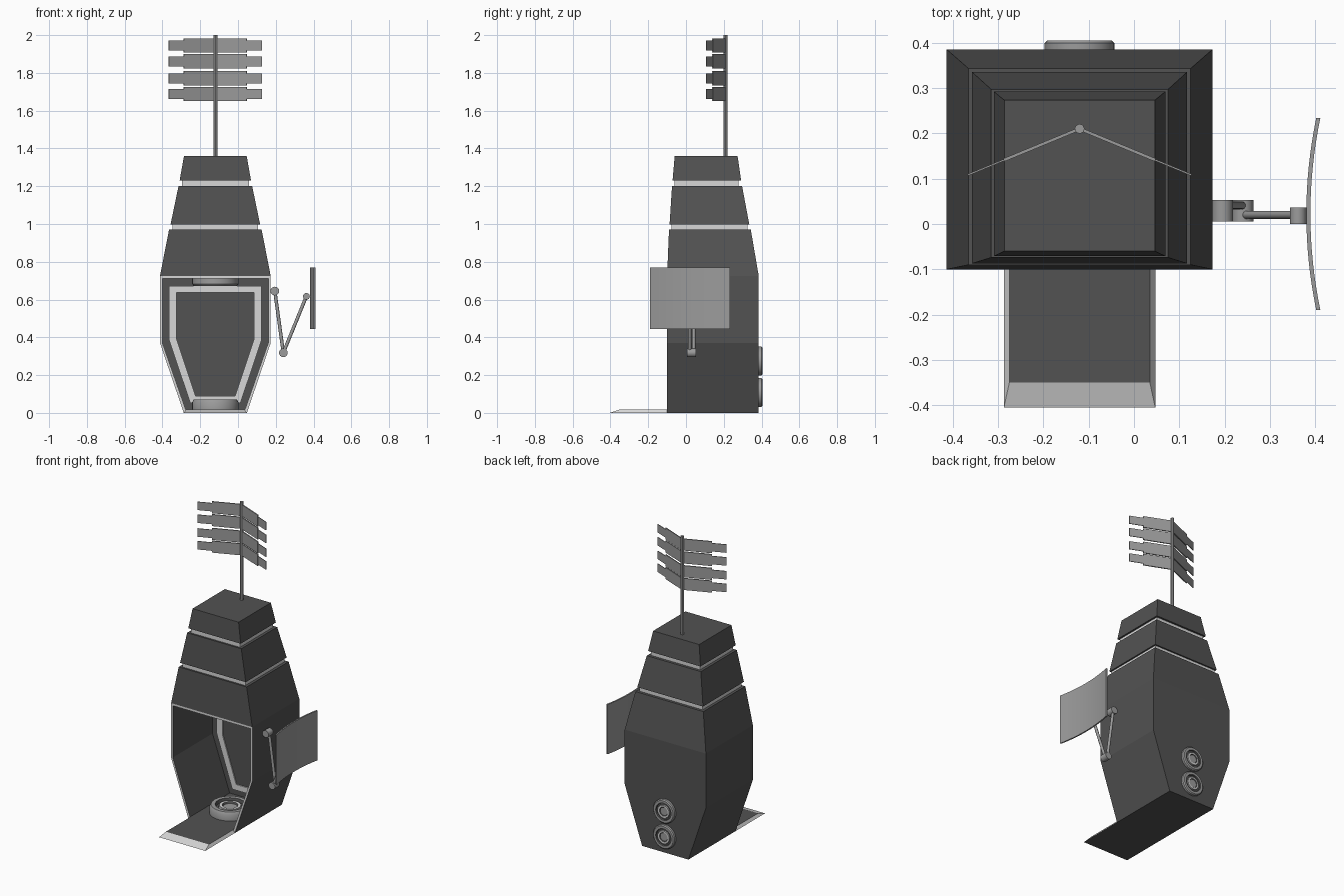
import bpy, bmesh, math
from mathutils import Vector

cube = bpy.data.objects.get("Cube")
if cube:
    bpy.data.objects.remove(cube, do_unlink=True)

CX = -0.12  # centre line of the pod


def material(name, v):
    m = bpy.data.materials.new(name)
    m.use_nodes = True
    m.diffuse_color = (v, v, v, 1)
    bsdf = m.node_tree.nodes["Principled BSDF"]
    bsdf.inputs["Base Color"].default_value = (v, v, v, 1)
    bsdf.inputs["Roughness"].default_value = 0.7
    return m


MATS = [material("charcoal", 0.085), material("mid_grey", 0.33), material("pale_grey", 0.68)]
DARK, MID, PALE = range(3)


def loft(name, loops, bands, caps=(None, None), smooth=False):
    """Skin a row of point loops; one colour per band, optional end caps."""
    bm = bmesh.new()
    rows = [[bm.verts.new(p) for p in loop] for loop in loops]
    n = len(rows[0])
    for a, b, col in zip(rows, rows[1:], bands):
        for i in range(n):
            j = (i + 1) % n
            bm.faces.new((a[i], a[j], b[j], b[i])).material_index = col
    for row, col in zip((rows[0], rows[-1]), caps):
        if col is not None:
            bm.faces.new(row).material_index = col
    bmesh.ops.recalc_face_normals(bm, faces=bm.faces)
    me = bpy.data.meshes.new(name)
    bm.to_mesh(me)
    bm.free()
    for m in MATS:
        me.materials.append(m)
    ob = bpy.data.objects.new(name, me)
    bpy.context.collection.objects.link(ob)
    if smooth:
        bpy.ops.object.select_all(action='DESELECT')
        ob.select_set(True)
        bpy.context.view_layer.objects.active = ob
        bpy.ops.object.shade_smooth_by_angle(angle=math.radians(35))
    return ob


def rect(half, y0, y1, z):
    return [(CX - half, y0, z), (CX + half, y0, z), (CX + half, y1, z), (CX - half, y1, z)]


def hull_loop(foot, side, z0, z1, z2, y):
    """Six-sided doorway outline at depth y."""
    right = [(foot, z0), (side, z1), (side, z2)]
    pts = right + [(-x, z) for x, z in reversed(right)]
    return [(CX + x, y, z) for x, z in pts]


def turned(name, origin, axis, profile, bands, caps, sides=32):
    """Turn a (radius, height) profile about an axis."""
    q = Vector(axis).to_track_quat('Z', 'Y')
    loops = []
    for r, h in profile:
        ring = [(r * math.cos(t), r * math.sin(t), h)
                for t in (math.tau * i / sides for i in range(sides))]
        loops.append([Vector(origin) + q @ Vector(p) for p in ring])
    return loft(name, loops, bands, caps, True)


def rod(name, a, b, r, sides=16):
    d = Vector(b) - Vector(a)
    return turned(name, a, d, [(r, 0), (r, d.length)], [MID], (MID, MID), sides)


def ring_disc(name, origin, axis, r, h):
    """Round emitter with raised concentric rings."""
    shape = [(1, 0), (1, .7), (.92, 1), (.72, 1), (.68, .6), (.56, .6),
             (.52, .9), (.38, .9), (.34, .7)]
    bands = [MID, MID, MID, DARK, DARK, MID, PALE, DARK]
    turned(name, origin, axis, [(r * a, h * b) for a, b in shape], bands, (MID, MID))


# Hollow lower hull, open at the front with a pale rim
outer = (0.167, 0.293, 0, 0.37, 0.725)
inner = (0.157, 0.281, 0.018, 0.373, 0.711)
loft("lower_hull",
     [hull_loop(*outer, 0.385), hull_loop(*outer, -0.10),
      hull_loop(*inner, -0.10), hull_loop(*inner, 0.31)],
     [DARK, PALE, DARK], (DARK, DARK))

# Pale frame on the rear inside wall
frame_out = (0.133, 0.245, 0.053, 0.385, 0.672)
frame_in = (0.105, 0.205, 0.09, 0.39, 0.637)
loft("wall_frame",
     [hull_loop(*frame_out, 0.309), hull_loop(*frame_out, 0.302),
      hull_loop(*frame_in, 0.302), hull_loop(*frame_in, 0.309)],
     [PALE] * 3)

# Tapered roof tiers: half width, front, back, height at bottom then top
tiers = [((0.293, -0.10, 0.385, 0.725), (0.245, -0.09, 0.343, 0.97)),
         ((0.237, -0.087, 0.335, 0.998), (0.195, -0.074, 0.297, 1.2)),
         ((0.189, -0.071, 0.292, 1.23), (0.166, -0.06, 0.273, 1.36))]
for i, (low, high) in enumerate(tiers):
    loft(f"roof_tier_{i + 1}", [rect(*low), rect(*high)], [DARK], (DARK, DARK))

# Pale recessed bands between the tiers
for i in range(2):
    h, y0, y1, z0 = tiers[i][1]
    z1 = tiers[i + 1][0][3]
    loops = [rect(h - 0.018, y0 + 0.012, y1 - 0.018, z) for z in (z0, z1)]
    loft(f"roof_band_{i + 1}", loops, [PALE])

# Entry ramp with pale bevelled edges
loft("ramp", [rect(0.167, -0.405, -0.10, 0), rect(0.155, -0.35, -0.10, 0.018)],
     [PALE], (DARK, DARK))

# Round emitters in the chamber and on the back
ring_disc("floor_disc", (CX, 0.09, 0.018), (0, 0, 1), 0.123, 0.054)
ring_disc("ceiling_disc", (CX, 0.09, 0.711), (0, 0, -1), 0.123, 0.04)
for name, z in (("lower_back_disc", 0.108), ("upper_back_disc", 0.275)):
    ring_disc(name, (CX, 0.385, z), (0, 1, 0), 0.077, 0.02)

# Antenna mast and its swept plates
MAST_Y = 0.21
rod("antenna_mast", (CX, MAST_Y, 1.355), (CX, MAST_Y, 2), 0.011, 8)


def plate(name, side, x0, x1, z, half_h, t):
    """Thin upright plate on a line swept forward from the mast."""
    sweep = Vector((side * 0.247, -0.102, 0)).normalized()
    off = Vector((-sweep.y, sweep.x, 0)) * t / 2
    stretch = 1 / abs(sweep.x)
    loops = []
    for x in (x0, x1):
        c = Vector((CX, MAST_Y, z)) + sweep * x * stretch
        up = Vector((0, 0, half_h))
        loops.append([c - off - up, c + off - up, c + off + up, c - off + up])
    loft(name, loops, [MID], (MID, MID))


for side, word in ((-1, "right"), (1, "left")):
    for i, z in enumerate((1.945, 1.861, 1.771, 1.688)):
        plate(f"antenna_{word}_inner_{i + 1}", side, 0, 0.167, z, 0.038, 0.007)
        plate(f"antenna_{word}_outer_{i + 1}", side, 0.16, 0.247, z, 0.027, 0.004)

# Folding arm with cylindrical joints
shoulder, elbow, wrist = (0.195, 0.645), (0.24, 0.318), (0.362, 0.617)
for name, (x, z), y0, y1, r in (("shoulder_joint", shoulder, 0.005, 0.053, 0.023),
                                ("elbow_joint", elbow, 0.005, 0.053, 0.023),
                                ("wrist_joint", wrist, 0.0, 0.036, 0.018)):
    rod(name, (x, y0, z), (x, y1, z), r)
for name, a, b, y in (("upper_arm", shoulder, elbow, 0.041), ("forearm", elbow, wrist, 0.02)):
    rod(name, (a[0], y, a[1]), (b[0], y, b[1]), 0.009)

# Shield plate curving away from the body
sections = []
STEPS = 16
for i in range(STEPS + 1):
    u = 2 * i / STEPS - 1
    x, y = 0.38 + 0.022 * u * u, 0.022 + 0.212 * u
    sections.append([(x, y, 0.445), (x + 0.009, y, 0.445), (x + 0.009, y, 0.77), (x, y, 0.77)])
loft("shield", sections, [MID] * STEPS, (MID, MID), True)
